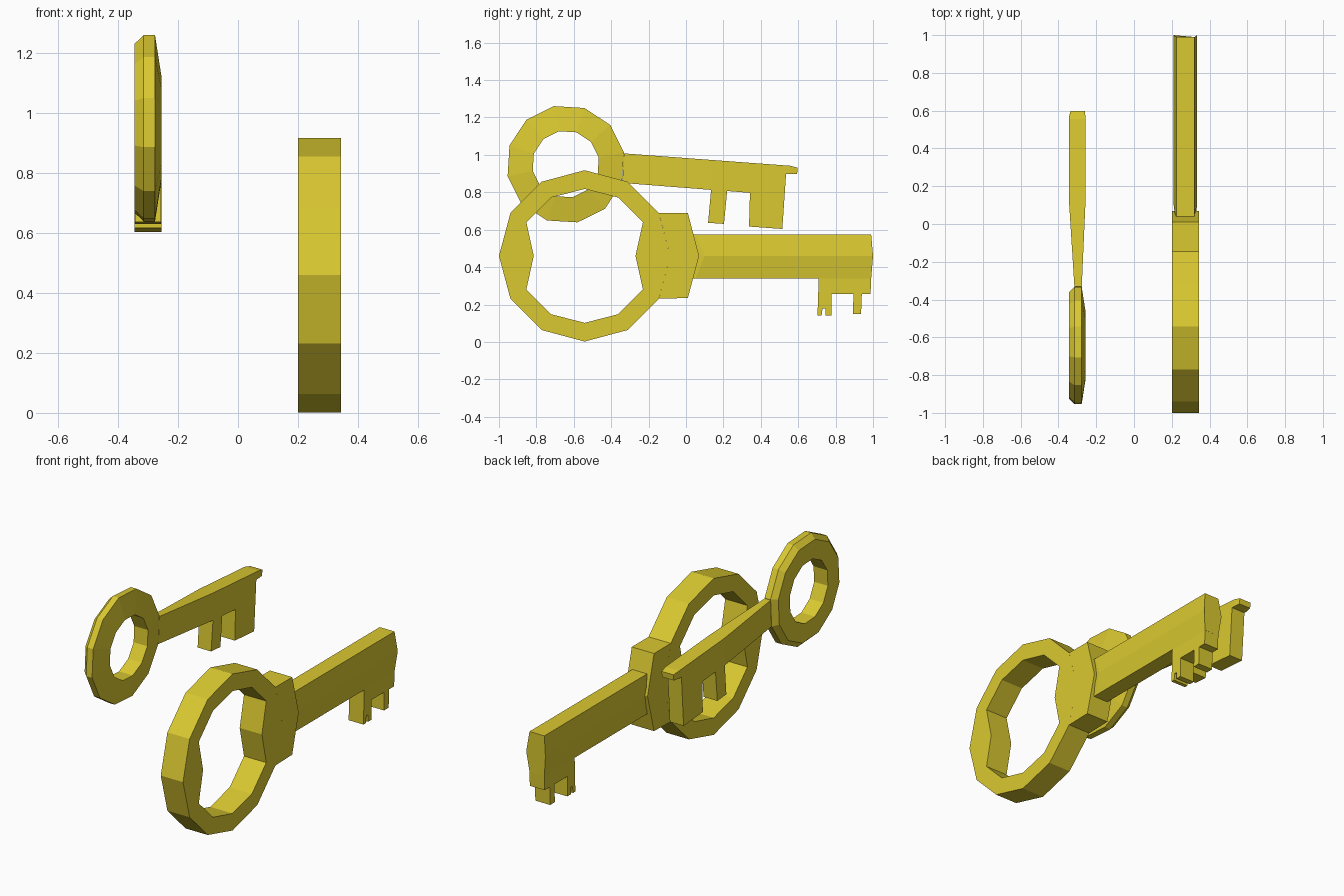
import bpy, bmesh, math

if "Cube" in bpy.data.objects:
    bpy.data.objects.remove(bpy.data.objects["Cube"])

gold = bpy.data.materials.new("gold")
gold.diffuse_color = (0.70, 0.58, 0.03, 1)
gold.use_nodes = True
gold.node_tree.nodes["Principled BSDF"].inputs["Base Color"].default_value = gold.diffuse_color


def build(name, verts, faces):
    me = bpy.data.meshes.new(name)
    me.from_pydata(verts, [], faces)
    bm = bmesh.new()
    bm.from_mesh(me)
    bmesh.ops.recalc_face_normals(bm, faces=bm.faces)
    bm.to_mesh(me)
    bm.free()
    me.materials.append(gold)
    ob = bpy.data.objects.new(name, me)
    bpy.context.collection.objects.link(ob)
    return ob


def plate(name, pts, span):
    """Side profile (y, z) given thickness; span(y) returns the two x values."""
    n = len(pts)
    verts = [(span(y)[s], y, z) for s in (0, 1) for y, z in pts]
    faces = [list(range(n)), list(range(2 * n - 1, n - 1, -1))]
    faces += [[i, (i + 1) % n, n + (i + 1) % n, n + i] for i in range(n)]
    return build(name, verts, faces)


def loft(name, loops, closed):
    """Join loops of equal length; closed joins last to first, else caps the ends."""
    n, m = len(loops[0]), len(loops)
    verts = [v for loop in loops for v in loop]
    faces = []
    for k in range(m if closed else m - 1):
        a, b = k * n, (k + 1) % m * n
        faces += [[a + i, a + (i + 1) % n, b + (i + 1) % n, b + i] for i in range(n)]
    if not closed:
        faces += [list(range(n)), list(range((m - 1) * n, m * n))]
    return build(name, verts, faces)


def circle(x, y, z, radii, turn):
    return [(x, y + r * math.cos(math.radians(30 * i + turn)),
             z + r * math.sin(math.radians(30 * i + turn))) for i, r in enumerate(radii)]


# ---- Large key: twelve-sided bow whose hole is pinched at both sides
CX, CY, CZ = 0.272, -0.542, 0.46
X0, X1 = 0.2, 0.344
outer = [0.458] * 12
inner = [0.272, 0.36, 0.36, 0.36, 0.36, 0.36] * 2
inner[3] = inner[9] = 0.358
loft("large_key_bow", [circle(X0, CY, CZ, inner, 0), circle(X0, CY, CZ, outer, 0),
                       circle(X1, CY, CZ, outer, 0), circle(X1, CY, CZ, inner, 0)], True)

# Collar joining bow and shaft
plate("large_key_collar", [(-0.145, 0.231), (0.01, 0.235), (0.07, 0.46), (0.01, 0.689),
                           (-0.145, 0.689), (-0.084, 0.46)], lambda y: (X0, X1))

# Six-sided shaft, widest at mid height
sections = []
for y_edge, y_mid, wide in ((0.0, 0.05, 0.05), (0.05, 0.10, 0.062), (0.99, 1.0, 0.062)):
    sections.append([(CX - 0.048, y_edge, 0.34), (CX + 0.048, y_edge, 0.34),
                     (CX + wide, y_mid, CZ), (CX + 0.048, y_edge, 0.575),
                     (CX - 0.048, y_edge, 0.575), (CX - wide, y_mid, CZ)])
loft("large_key_shaft", sections, False)

# Toothed bit under the shaft
plate("large_key_bit", [(0.71, 0.36), (0.703, 0.14), (0.725, 0.14), (0.73, 0.18), (0.745, 0.18),
                        (0.745, 0.14), (0.778, 0.14), (0.778, 0.256), (0.895, 0.256),
                        (0.893, 0.15), (0.936, 0.15), (0.94, 0.256), (0.987, 0.256),
                        (0.99, 0.36)], lambda y: (CX - 0.048, CX + 0.048))

# ---- Small key: tilted ring with a chamfered back and sloping front face
profile = ((0.18, -0.345), (0.288, -0.345), (0.317, -0.315), (0.317, -0.277), (0.18, -0.256))
loft("small_key_bow", [circle(x, -0.643, 0.95, [r] * 12, 11.5) for r, x in profile], True)


# Shaft swells from the ring to full thickness, then narrows at the tip
def small_span(y):
    t = min(max((y + 0.34) / 0.474, 0), 1)
    tip = 0.008 if y > 0.58 else 0
    return (-0.315 - 0.03 * t + tip, -0.277 + 0.021 * t - tip / 2)


plate("small_key_shaft", [(-0.34, 0.85), (0.134, 0.813), (0.134, 0.973), (-0.332, 1.008)],
      small_span)
plate("small_key_bit", [(0.134, 0.973), (0.134, 0.813), (0.118, 0.637), (0.203, 0.631),
                        (0.22, 0.807), (0.342, 0.797), (0.337, 0.617), (0.515, 0.604),
                        (0.535, 0.898), (0.56, 0.898), (0.555, 0.942)], small_span)
plate("small_key_tip", [(0.56, 0.898), (0.594, 0.898), (0.597, 0.932), (0.555, 0.942)],
      small_span)
